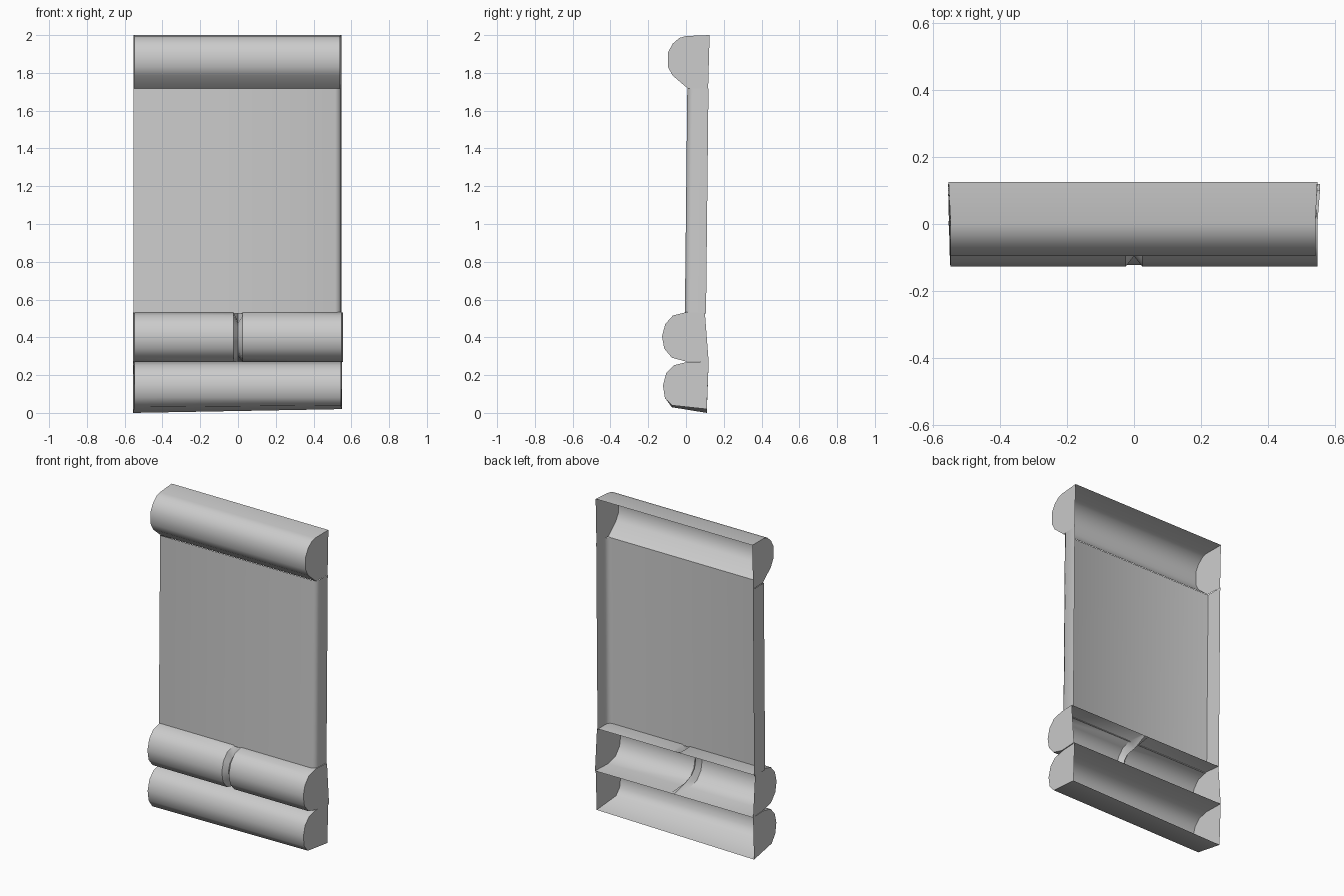
import bpy, bmesh, math

if "Cube" in bpy.data.objects:
    bpy.data.objects.remove(bpy.data.objects["Cube"])


def loft(name, sections, cap=False, angle=50):
    """Skin a list of equal-length 3D point rows; optionally cap the end rows."""
    bm = bmesh.new()
    rows = [[bm.verts.new(p) for p in s] for s in sections]
    for a, b in zip(rows, rows[1:]):
        for i in range(len(a) - 1):
            bm.faces.new((a[i], a[i + 1], b[i + 1], b[i]))
    if cap:
        bm.faces.new(rows[0][::-1])
        bm.faces.new(rows[-1])
    bmesh.ops.recalc_face_normals(bm, faces=bm.faces)
    # open shells: make sure the front-most face looks towards -y
    bm.faces.ensure_lookup_table()
    front = min(bm.faces, key=lambda f: f.calc_center_median().y)
    if front.normal.y > 0:
        bmesh.ops.reverse_faces(bm, faces=bm.faces)
    me = bpy.data.meshes.new(name)
    bm.to_mesh(me)
    bm.free()
    ob = bpy.data.objects.new(name, me)
    bpy.context.collection.objects.link(ob)
    bpy.ops.object.select_all(action='DESELECT')
    ob.select_set(True)
    bpy.context.view_layer.objects.active = ob
    bpy.ops.object.shade_smooth_by_angle(angle=math.radians(angle))
    return ob


def row(x, profile, inset=0.0):
    """Place a (y, z) profile at x, pulling the front slightly inward at the ends."""
    s = 1 if x > 0 else -1
    return [(x - s * inset * (y < 0.05), y, z) for y, z in profile]


# Top roll, hollow and open at the back
top = [(0.125, 2.0), (0.0, 1.995), (-0.035, 1.985), (-0.07, 1.955),
       (-0.095, 1.91), (-0.095, 1.83), (-0.07, 1.785), (0.01, 1.717), ]
top_shell = [row(-0.553, top, 0.006), row(0.547, top, 0.006)]
loft("top_roll", top_shell)
for x, side in ((-0.553, "left"), (0.547, "right")):
    cap = row(x, top + [(0.117, 1.717)], 0.006)
    h = len(cap) // 2
    me = bpy.data.meshes.new("top_roll_end_" + side)
    order = list(range(len(cap)))
    me.from_pydata(cap, [], [order if x < 0 else order[::-1]])
    bpy.context.collection.objects.link(bpy.data.objects.new(me.name, me))

# Back panel with folded side walls, rounded on the right edge
plan = [(-0.553, 0.11), (-0.553, 0.0), (-0.545, -0.002), (0.515, -0.002),
        (0.535, 0.006), (0.545, 0.025), (0.547, 0.11)]
loft("back_panel", [[(x, y + dy, z) for x, y in plan]
                    for z, dy in ((0.525, -0.004), (1.717, 0.009))])

# Middle cushion with a V groove in the centre
mid = [(0.1, 0.53), (0.0, 0.533), (-0.07, 0.515), (-0.11, 0.47), (-0.127, 0.405),
       (-0.115, 0.34), (-0.075, 0.292), (0.0, 0.272), (0.12, 0.27)]
groove = [(0.1, 0.53), (0.005, 0.485), (-0.055, 0.475), (-0.083, 0.45), (-0.096, 0.405),
          (-0.085, 0.355), (-0.055, 0.325), (0.005, 0.30), (0.12, 0.27)]
loft("middle_cushion", [row(-0.555, mid, 0.008), row(-0.025, mid), row(0, groove),
                        row(0.025, mid), row(0.555, mid, 0.008)], cap=True)

# Bottom roll, its lower edge rising slightly to the right
low = [(0.12, 0.27), (0.0, 0.268), (-0.065, 0.252), (-0.105, 0.21), (-0.122, 0.145),
       (-0.112, 0.08), (-0.075, 0.03), (0.11, 0.0)]
low_right = low[:-2] + [(-0.075, 0.04), (0.11, 0.02)]
loft("bottom_roll", [row(-0.555, low, 0.006), row(0.55, low_right, 0.006)], cap=True)
